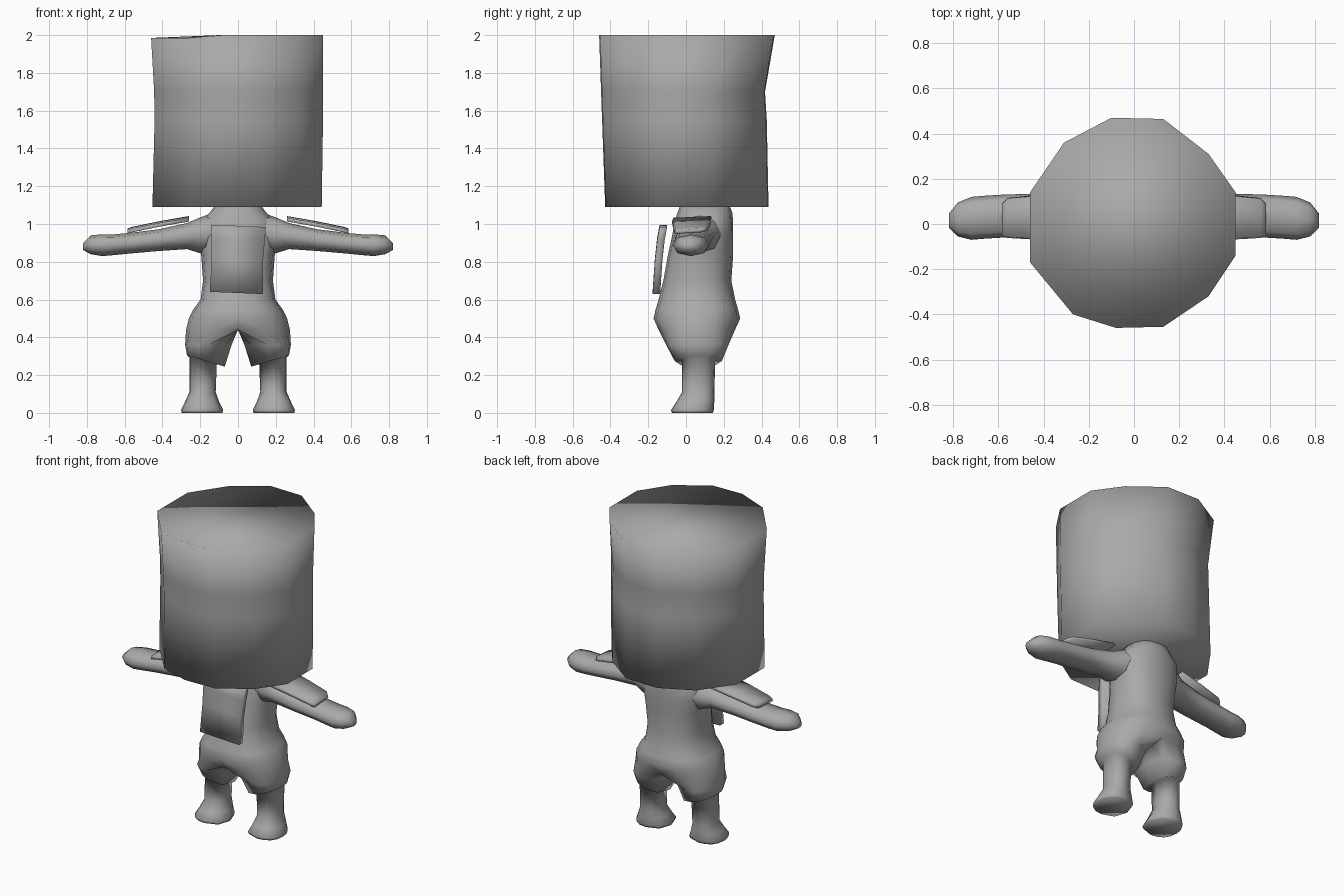
import bpy, bmesh, math
from mathutils import Vector

if "Cube" in bpy.data.objects:
    bpy.data.objects.remove(bpy.data.objects["Cube"])

grey = bpy.data.materials.new("plain grey")
grey.diffuse_color = (0.4, 0.4, 0.4, 1)
grey.use_nodes = True
grey.node_tree.nodes["Principled BSDF"].inputs["Base Color"].default_value = grey.diffuse_color


def finish(name, bm):
    bmesh.ops.remove_doubles(bm, verts=bm.verts, dist=0.0005)
    bmesh.ops.recalc_face_normals(bm, faces=bm.faces)
    me = bpy.data.meshes.new(name)
    bm.to_mesh(me)
    bm.free()
    for p in me.polygons:
        p.use_smooth = True
    me.materials.append(grey)
    ob = bpy.data.objects.new(name, me)
    bpy.context.collection.objects.link(ob)
    return ob


def loft(bm, rings, closed=True, cap_start=False, cap_end=False):
    """Join successive rings of points with quads."""
    rows = [[bm.verts.new(p) for p in r] for r in rings]
    for a, b in zip(rows, rows[1:]):
        n = len(a)
        for i in range(n if closed else n - 1):
            j = (i + 1) % n
            bm.faces.new((a[i], a[j], b[j], b[i]))
    if cap_start:
        bm.faces.new(rows[0])
    if cap_end:
        bm.faces.new(rows[-1])


def power(v, p):
    return math.copysign(abs(v) ** p, v)


OUTER = [math.radians(-90 + 22.5 * i) for i in range(9)]
INNER = [math.radians(a) for a in (135, 180, 225)]


def ring(z, cx, w, y0, y1, tilt=0, angles=OUTER, p=0.85):
    """Horizontal rounded section, optionally raised towards the outside."""
    pts = []
    for a in angles:
        dx = w * power(math.cos(a), p)
        y = (y0 + y1) / 2 + (y1 - y0) / 2 * power(math.sin(a), p)
        pts.append((cx + dx, y, z + dx * tilt))
    return pts


def mirrored(points, s):
    return [(s * x, y, z) for x, y, z in points]


# Body: torso halves that split into shorts, legs and feet
TORSO = [  # z, half width, front y, back y
    (1.10, 0.12, -0.03, 0.23), (1.06, 0.15, -0.045, 0.245),
    (1.01, 0.205, -0.06, 0.25), (0.93, 0.21, -0.075, 0.25),
    (0.84, 0.195, -0.095, 0.25), (0.70, 0.185, -0.12, 0.24),
    (0.60, 0.198, -0.145, 0.26), (0.55, 0.235, -0.16, 0.275),
    (0.50, 0.26, -0.172, 0.287), (0.44, 0.275, -0.145, 0.26)]
LEG = [  # z, centre x, half width, front y, back y, tilt
    (0.36, 0.157, 0.123, -0.105, 0.225, 0),
    (0.275, 0.17, 0.10, -0.06, 0.19, 0.3),
    (0.28, 0.185, 0.073, -0.02, 0.155, 0.2),
    (0.11, 0.188, 0.07, -0.02, 0.15, 0),
    (0.06, 0.19, 0.09, -0.05, 0.15, 0),
    (0.015, 0.19, 0.112, -0.08, 0.147, 0),
    (0.0, 0.19, 0.108, -0.075, 0.143, 0)]
bm = bmesh.new()
for s in (1, -1):
    torso = [ring(z, 0, w, a, b) for z, w, a, b in TORSO]
    loft(bm, [mirrored(r, s) for r in torso], closed=False)
    bm.faces.new([bm.verts.new(p) for p in mirrored(torso[0], s)])
    z, w, a, b = TORSO[-1]
    crotch = torso[-1] + [(0, b + (a - b) * t, z) for t in (0.25, 0.5, 0.75)]
    legs = [crotch] + [ring(*r, angles=OUTER + INNER) for r in LEG]
    loft(bm, [mirrored(r, s) for r in legs], cap_end=True)
finish("body", bm)

# Arms with rounded hands
ARM = [  # x, bottom z, top z, front y, back y
    (0.13, 0.86, 1.06, -0.04, 0.20), (0.20, 0.845, 1.035, -0.05, 0.18),
    (0.27, 0.867, 1.005, -0.055, 0.15), (0.42, 0.857, 0.972, -0.06, 0.135),
    (0.58, 0.843, 0.952, -0.06, 0.13), (0.66, 0.835, 0.945, -0.065, 0.125),
    (0.72, 0.83, 0.945, -0.07, 0.12), (0.78, 0.84, 0.94, -0.055, 0.095),
    (0.82, 0.862, 0.90, -0.015, 0.045)]
for s, side in ((1, "left"), (-1, "right")):
    rings = []
    for x, z0, z1, y0, y1 in ARM:
        rings.append([(s * x,
                       (y0 + y1) / 2 + (y1 - y0) / 2 * power(math.cos(k * math.pi / 4), 0.9),
                       (z0 + z1) / 2 + (z1 - z0) / 2 * power(math.sin(k * math.pi / 4), 0.9))
                      for k in range(8)])
    bm = bmesh.new()
    loft(bm, rings, cap_end=True)
    finish(side + "_arm", bm)

    # Shoulder plate sloping down along the arm
    rings = []
    for x, z, y0, y1 in ((0.26, 1.025, -0.075, 0.14), (0.42, 0.997, -0.07, 0.13),
                         (0.56, 0.968, -0.062, 0.115), (0.585, 0.96, -0.055, 0.09)):
        rings.append([(s * x, y0, z - 0.012), (s * x, y1, z - 0.003),
                      (s * x, y1 - 0.008, z + 0.017), (s * x, y0 + 0.008, z + 0.008)])
    bm = bmesh.new()
    loft(bm, rings, cap_start=True, cap_end=True)
    finish(side + "_shoulder_plate", bm)

# Curved chest plate
bm = bmesh.new()
loft(bm, [[(x0, yf, z + 0.006), (x1, yf, z - 0.006), (x1, yf + 0.04, z - 0.006), (x0, yf + 0.04, z + 0.006)]
          for z, x0, x1, yf in ((0.99, -0.142, 0.147, -0.14), (0.92, -0.142, 0.142, -0.153),
                                (0.81, -0.14, 0.132, -0.165), (0.635, -0.149, 0.131, -0.177))],
     cap_start=True, cap_end=True)
finish("chest_plate", bm)

# Large uneven drum-shaped head
OUTLINE = [(0.13, 0.465), (-0.10, 0.47), (-0.31, 0.36), (-0.46, 0.14),
           (-0.46, -0.17), (-0.27, -0.40), (-0.08, -0.46), (0.13, -0.455),
           (0.33, -0.32), (0.45, -0.14), (0.45, 0.14), (0.33, 0.31)]
LEVELS = [(1.09, 0.985, 0.93), (1.55, 0.96, 0.91), (1.70, 0.965, 0.89), (1.99, 1.0, 1.0)]
rings = []
for z, sx, sb in LEVELS:
    sf = 0.93 + 0.07 * (z - 1.09) / 0.9
    rings.append([(x * (sx if x < 0 else 0.985 + 0.015 * (z > 1.4)),
                   y * (sb if y > 0 else sf), z) for x, y in OUTLINE])
bm = bmesh.new()
loft(bm, rings, cap_start=True, cap_end=True)
for v in bm.verts:  # rim rises slightly towards one side
    if v.co.z > 1.9:
        v.co.z = 2.0 if v.co.x > -0.2 else 1.985
finish("head", bm)
